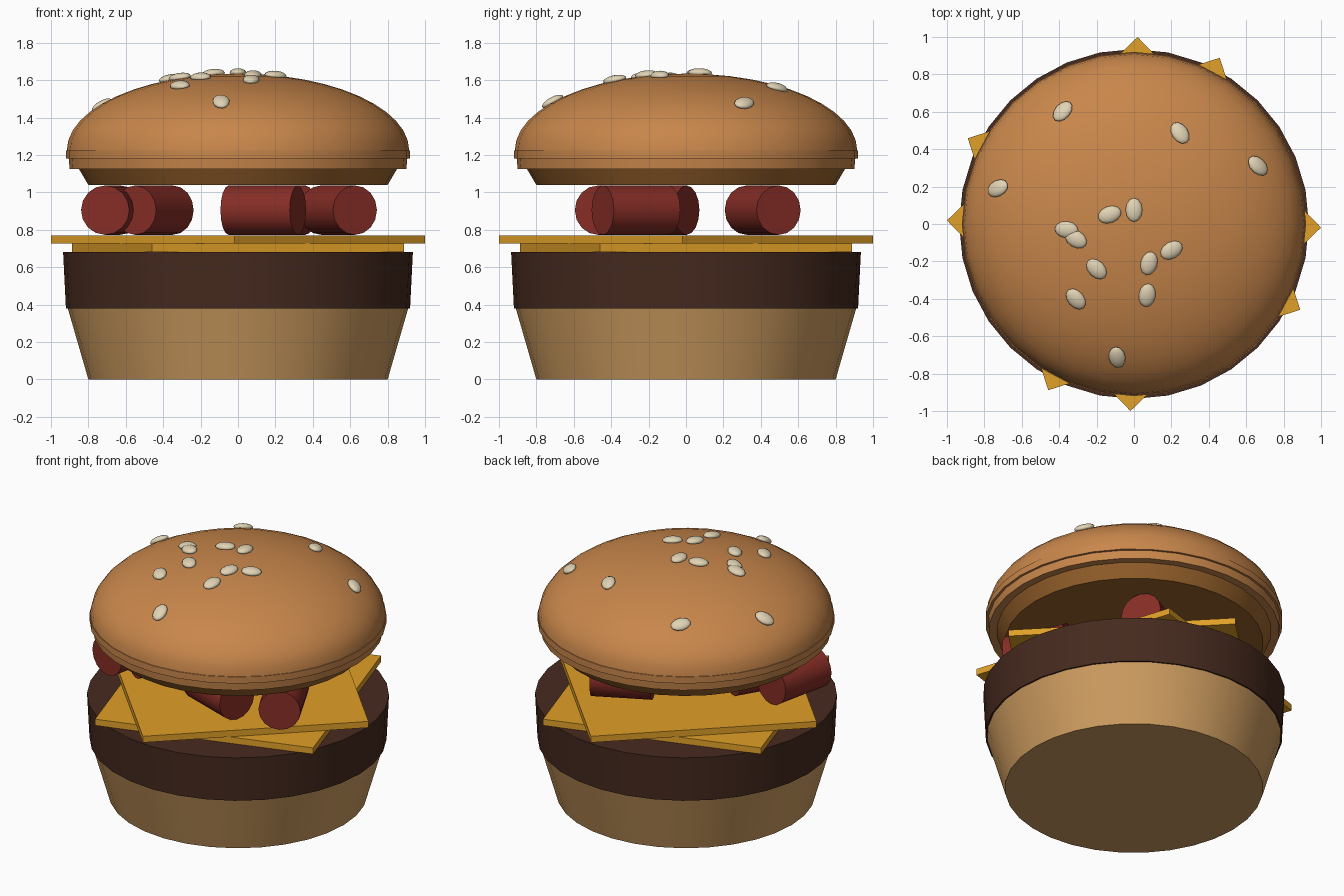
import bpy, bmesh
from math import sin, cos, pi, radians, hypot, atan2
from mathutils import Matrix, Vector

if "Cube" in bpy.data.objects:
    bpy.data.objects.remove(bpy.data.objects["Cube"])


def material(name, rgb):
    m = bpy.data.materials.new(name)
    m.diffuse_color = (*rgb, 1)
    m.use_nodes = True
    m.node_tree.nodes["Principled BSDF"].inputs["Base Color"].default_value = m.diffuse_color
    return m


CRUST = material("crust", (0.58, 0.24, 0.07))
TOAST = material("toast", (0.32, 0.125, 0.025))
BREAD = material("bread", (0.61, 0.33, 0.115))
MEAT = material("meat", (0.061, 0.023, 0.013))
CHEESE = material("cheese", (0.75, 0.35, 0.021))
SAUSAGE = material("sausage", (0.24, 0.026, 0.019))
SEED = material("seed", (0.75, 0.65, 0.46))


def finish(ob, name, mat, smooth=True):
    ob.name = name
    ob.data.materials.append(mat)
    if smooth:
        bpy.ops.object.select_all(action='DESELECT')
        ob.select_set(True)
        bpy.context.view_layer.objects.active = ob
        bpy.ops.object.shade_smooth_by_angle(angle=radians(30))
    return ob


def lathe(name, profile, mat, sides=32):
    """Revolve (radius, z) points, bottom to top, around the z axis."""
    bm = bmesh.new()
    rings = [[bm.verts.new((r * cos(2 * pi * i / sides), r * sin(2 * pi * i / sides), z))
              for i in range(sides)] for r, z in profile]
    for a, b in zip(rings, rings[1:]):
        for i in range(sides):
            j = (i + 1) % sides
            bm.faces.new((a[i], a[j], b[j], b[i]))
    bm.faces.new(rings[0][::-1])
    bm.faces.new(rings[-1])
    bmesh.ops.remove_doubles(bm, verts=bm.verts, dist=1e-5)
    mesh = bpy.data.meshes.new(name)
    bm.to_mesh(mesh)
    bm.free()
    ob = bpy.data.objects.new(name, mesh)
    bpy.context.collection.objects.link(ob)
    return finish(ob, name, mat)


# Bottom bun and patty
lathe("bottom_bun", [(0.80, 0), (0.91, 0.38)], BREAD)
lathe("patty", [(0.92, 0.38), (0.935, 0.68)], MEAT)

# Two square cheese slices, turned against each other
for name, z, turn in (("lower_cheese", 0.704, 17.7), ("upper_cheese", 0.747, 43.9)):
    bpy.ops.mesh.primitive_cube_add(size=1, location=(0, 0, z), rotation=(0, 0, radians(turn)))
    ob = bpy.context.object
    ob.scale = (2 ** 0.5, 2 ** 0.5, 0.043)
    finish(ob, name, CHEESE, smooth=False)

# Sausage pieces lying on the cheese, given by their end points
PIECES = [((0.445, -0.09), (0.625, -0.445)), ((-0.05, -0.34), (0.32, -0.47)),
          ((-0.55, -0.325), (-0.35, 0.003)), ((-0.71, -0.40), (-0.63, -0.02)),
          ((0.02, 0.325), (0.36, 0.495))]
for n, ((x0, y0), (x1, y1)) in enumerate(PIECES, 1):
    bpy.ops.mesh.primitive_cylinder_add(
        vertices=16, radius=0.132, depth=hypot(x1 - x0, y1 - y0),
        location=((x0 + x1) / 2, (y0 + y1) / 2, 0.905),
        rotation=(0, pi / 2, atan2(y1 - y0, x1 - x0)))
    finish(bpy.context.object, f"sausage_piece_{n}", SAUSAGE)

# Top bun: tapered base, stepped rim and half-ellipsoid dome
R, BASE, RISE = 0.915, 1.225, 0.41
lathe("top_bun_base", [(0.80, 1.04), (0.853, 1.13)], TOAST)
dome = [(R * cos(a), BASE + RISE * sin(a)) for a in (pi / 2 * k / 12 for k in range(12))]
lathe("top_bun", [(0.90, 1.125), (0.905, 1.18), (0.92, 1.18), (0.92, 1.225)]
      + dome + [(0.001, BASE + RISE)], CRUST)

# Sesame seeds: x, y and direction of the long side, laid on the dome
SEEDS = [(-0.38, 0.60, 55), (0.245, 0.485, -60), (0.66, 0.31, -35), (-0.725, 0.19, 15),
         (-0.13, 0.05, 20), (0, 0.075, 90), (-0.36, -0.03, -5), (-0.31, -0.08, -30),
         (0.20, -0.14, 30), (0.08, -0.21, 75), (-0.20, -0.24, -45), (-0.31, -0.40, -50),
         (0.07, -0.38, 82), (-0.09, -0.71, 95)]
for n, (x, y, turn) in enumerate(SEEDS, 1):
    h = RISE * (1 - (x * x + y * y) / R ** 2) ** 0.5
    normal = Vector((x / R ** 2, y / R ** 2, h / RISE ** 2)).normalized()
    long_dir = Vector((cos(radians(turn)), sin(radians(turn)), 0))
    long_dir = (long_dir - normal * long_dir.dot(normal)).normalized()
    axes = Matrix((long_dir, normal.cross(long_dir), normal)).transposed()
    bpy.ops.mesh.primitive_uv_sphere_add(segments=12, ring_count=8, radius=1)
    ob = bpy.context.object
    ob.matrix_world = (Matrix.Translation(Vector((x, y, BASE + h)) + normal * 0.006)
                       @ axes.to_4x4() @ Matrix.Diagonal((0.064, 0.045, 0.024, 1)))
    finish(ob, f"seed_{n}", SEED)
